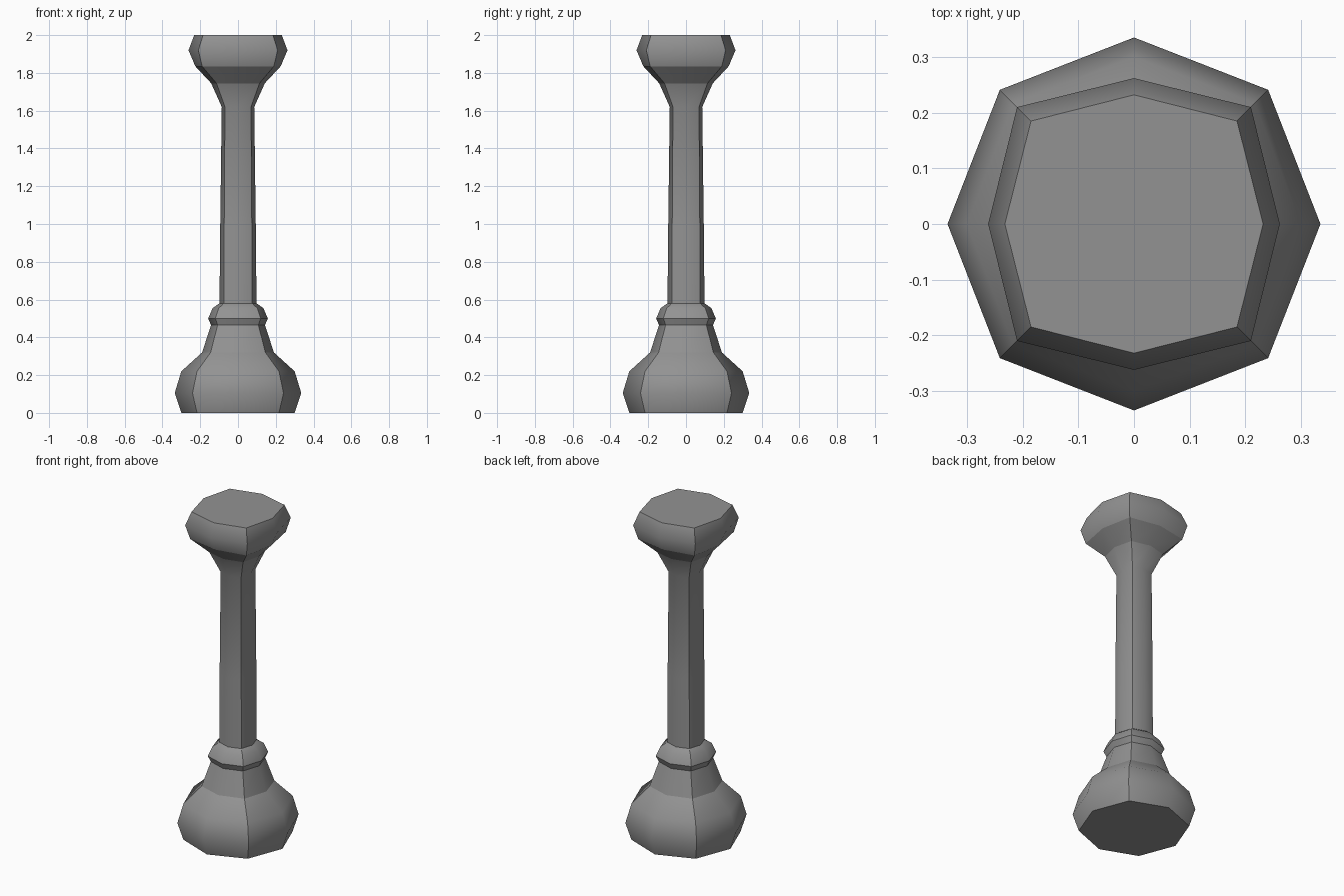
import bpy, bmesh, math

if "Cube" in bpy.data.objects:
    bpy.data.objects.remove(bpy.data.objects["Cube"])

# Pillar profile: height, radius along the axes, x = y offset of the diagonal
# corners, and whether the ring is a crisp crease
PROFILE = [
    (0.00, 0.300, 0.217, True), (0.105, 0.335, 0.241, False),     # bulging foot
    (0.22, 0.300, 0.217, False),
    (0.32, 0.190, 0.145, True), (0.465, 0.143, 0.108, True),      # tapered neck
    (0.50, 0.158, 0.120, True), (0.555, 0.134, 0.102, False),     # collar
    (0.58, 0.098, 0.074, True),
    (1.00, 0.094, 0.073, False), (1.62, 0.086, 0.069, False),     # shaft
    (1.745, 0.142, 0.114, True), (1.835, 0.226, 0.190, True),     # flare
    (1.92, 0.262, 0.210, False), (2.00, 0.232, 0.185, True),      # capital
]


def ring(bm, z, axis, diag):
    """Eight-sided ring with corners on the axes and on the diagonals."""
    verts = []
    for i in range(8):
        r = axis if i % 2 == 0 else diag * math.sqrt(2)
        a = i * math.pi / 4
        verts.append(bm.verts.new((r * math.cos(a), r * math.sin(a), z)))
    return verts


# Loft the rings and close both ends
bm = bmesh.new()
rings = [ring(bm, *p[:3]) for p in PROFILE]
for low, high in zip(rings, rings[1:]):
    for i in range(8):
        j = (i + 1) % 8
        bm.faces.new((low[i], low[j], high[j], high[i]))
bm.faces.new(rings[0][::-1])
bm.faces.new(rings[-1])

# Smooth the faces; keep the diagonal corners and the creased rings crisp
for face in bm.faces:
    face.smooth = True
for verts, profile in zip(rings, PROFILE):
    if profile[3]:
        for i in range(8):
            bm.edges.get((verts[i], verts[(i + 1) % 8])).smooth = False
for low, high in zip(rings, rings[1:]):
    for i in range(1, 8, 2):
        bm.edges.get((low[i], high[i])).smooth = False

mesh = bpy.data.meshes.new("pillar")
bm.to_mesh(mesh)
bm.free()
pillar = bpy.data.objects.new("pillar", mesh)
bpy.context.collection.objects.link(pillar)

# Dark grey stone
stone = bpy.data.materials.new("dark_stone")
stone.diffuse_color = (0.29, 0.29, 0.29, 1)
stone.use_nodes = True
stone.node_tree.nodes["Principled BSDF"].inputs["Base Color"].default_value = stone.diffuse_color
mesh.materials.append(stone)
